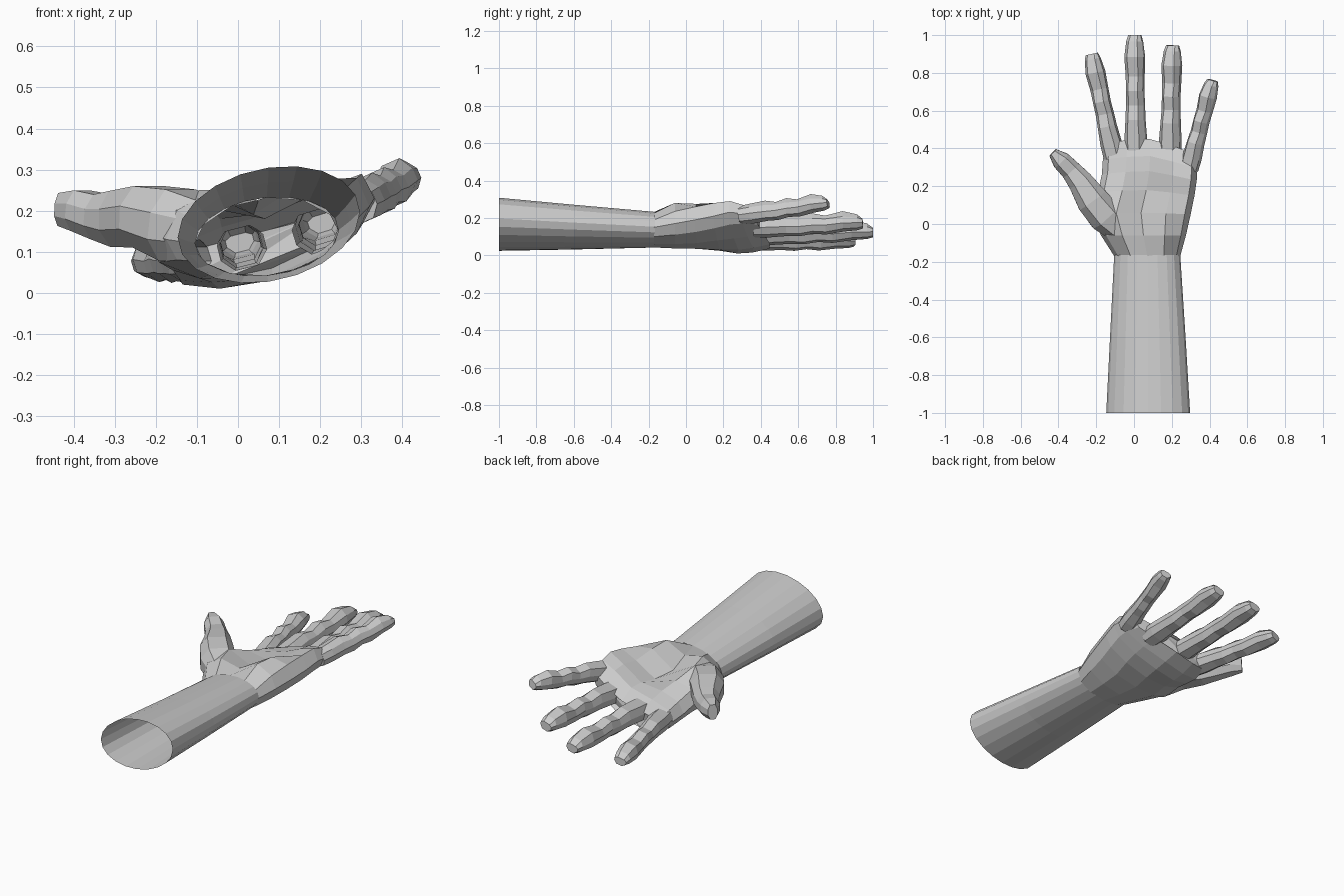
import bpy, bmesh, math
from mathutils import Vector

if "Cube" in bpy.data.objects:
    bpy.data.objects.remove(bpy.data.objects["Cube"])


def loft(name, rings, caps=True):
    """Skin a list of equal-sized point rings into one flat-shaded object."""
    bm = bmesh.new()
    vs = [[bm.verts.new(p) for p in r] for r in rings]
    n = len(rings[0])
    for a, b in zip(vs, vs[1:]):
        for i in range(n):
            j = (i + 1) % n
            bm.faces.new((a[i], a[j], b[j], b[i]))
    if caps:
        bm.faces.new(vs[0])
        bm.faces.new(vs[-1])
    bmesh.ops.recalc_face_normals(bm, faces=bm.faces)
    me = bpy.data.meshes.new(name)
    bm.to_mesh(me)
    bm.free()
    ob = bpy.data.objects.new(name, me)
    bpy.context.collection.objects.link(ob)
    return ob


def digit_ring(c, along, w, top, low, roll):
    """Eight-sided digit section: flat pad above, rounded back below."""
    along = along.normalized()
    side = along.cross(Vector((0, 0, 1))).normalized()
    up = side.cross(along)
    s = side * math.cos(roll) + up * math.sin(roll)
    u = up * math.cos(roll) - side * math.sin(roll)
    shape = [(1, .35), (.55, 1), (-.55, 1), (-1, .35),
             (-1, -.4), (-.5, -1), (.5, -1), (1, -.4)]
    return [c + s * w * a + u * (top if b > 0 else low) * b for a, b in shape]


# Forearm: open tapering tube with a sheared oval section
def oval(y, cx, a, zc, b, k, n=20):
    pts = []
    for i in range(n):
        t = math.tau * i / n
        pts.append((cx + a * math.cos(t), y,
                    zc + b * math.sin(t) + k * a * math.cos(t)))
    return pts


loft("forearm", [oval(-1, .075, .222, .166, .139, .14),
                 oval(-.6, .073, .200, .151, .118, .12),
                 oval(-.165, .07, .175, .137, .095, .09)], caps=False)

# Palm: sections as y, (left x, z), (right x, z), palm-side z, back z
U = [.06, .25, .5, .75, .94]
SECTIONS = [
    (-.17, (-.105, .12), (.245, .15), (.165, .21, .232, .225, .19), (.075, .047, .042, .06, .1)),
    (-.06, (-.175, .13), (.275, .17), (.20, .25, .225, .28, .235), (.08, .045, .037, .06, .11)),
    (.06, (-.225, .15), (.30, .19), (.22, .25, .19, .275, .26), (.075, .035, .035, .065, .125)),
    (.18, (-.19, .12), (.32, .21), (.18, .205, .18, .245, .28), (.055, .025, .03, .08, .145)),
    (.28, (-.17, .08), (.332, .23), (.14, .18, .195, .255, .29), (.03, .01, .03, .09, .165)),
    (.36, (-.165, .07), (.335, .225), (.12, .16, .195, .245, .27), (.02, .015, .04, .1, .17)),
    (.45, (-.15, .07), (.315, .21), (.10, .125, .155, .19, .225), (.035, .035, .06, .115, .165)),
]
rings = []
for y, (xl, zl), (xr, zr), tops, lows in SECTIONS:
    ring = [(xl, zl)]
    ring += [(xl + (xr - xl) * u, z) for u, z in zip(U, tops)]
    ring.append((xr, zr))
    ring += [(xl + (xr - xl) * u, z) for u, z in zip(U[::-1], lows[::-1])]
    # knuckle line falls back toward both sides
    rings.append([(x, y - (max(0, x - .1) * .35 + max(0, -x) * .15) * max(0, y) / .45, z)
                  for x, z in ring])
hand = loft("hand", rings)

# Fingers: shared profile of t, width, pad height, back depth (dips are joints)
PROFILE = [(0, 1.1, .9, 1), (.13, 1.15, 1.0, 1.05), (.30, 1.0, 1.15, 1), (.42, .95, .8, 1.1),
           (.54, .92, 1.1, .9), (.66, .95, .75, 1.05), (.82, 1.05, 1.15, .8),
           (.95, .85, .75, .75), (1, .68, .25, .6)]
FINGERS = [
    ("index_finger", (-.105, .35, .08), (-.225, .9, .078), .048, .046, .3),
    ("middle_finger", (.01, .36, .11), (.003, 1.0, .13), .05, .05, .25),
    ("ring_finger", (.19, .36, .15), (.203, .945, .178), .05, .05, .3),
    ("little_finger", (.29, .29, .215), (.415, .76, .282), .043, .046, .4),
]
parts = []
for name, base, tip, w, d, roll in FINGERS:
    a, b = Vector(base), Vector(tip)
    parts.append(loft(name, [digit_ring(a.lerp(b, t), b - a, w * fw, d * ft, d * fl, roll)
                             for t, fw, ft, fl in PROFILE]))

# Thumb: stations of centre, half width, half depth
THUMB = [((-.08, -.03, .15), .07, .075), ((-.15, .04, .165), .09, .088),
         ((-.22, .125, .185), .085, .075), ((-.285, .225, .18), .066, .068),
         ((-.335, .285, .185), .054, .055), ((-.385, .335, .2), .05, .05),
         ((-.43, .378, .203), .025, .04)]
cs = [Vector(s[0]) for s in THUMB]
parts.append(loft("thumb", [
    digit_ring(c, cs[min(i + 1, len(cs) - 1)] - cs[max(i - 1, 0)],
               THUMB[i][1], THUMB[i][2], THUMB[i][2], 0)
    for i, c in enumerate(cs)]))

# Merge the digits into the palm as one skin
for p in parts:
    m = hand.modifiers.new("join_" + p.name, 'BOOLEAN')
    m.operation = 'UNION'
    m.solver = 'EXACT'
    m.object = p
dg = bpy.context.evaluated_depsgraph_get()
merged = bpy.data.meshes.new_from_object(hand.evaluated_get(dg))
hand.modifiers.clear()
hand.data = merged
for p in parts:
    bpy.data.objects.remove(p)

# Open the wrist so the hand continues the hollow forearm
bm = bmesh.new()
bm.from_mesh(merged)
bmesh.ops.delete(bm, geom=[f for f in bm.faces if all(v.co.y < -.165 for v in f.verts)],
                 context='FACES')
bm.to_mesh(merged)
bm.free()
